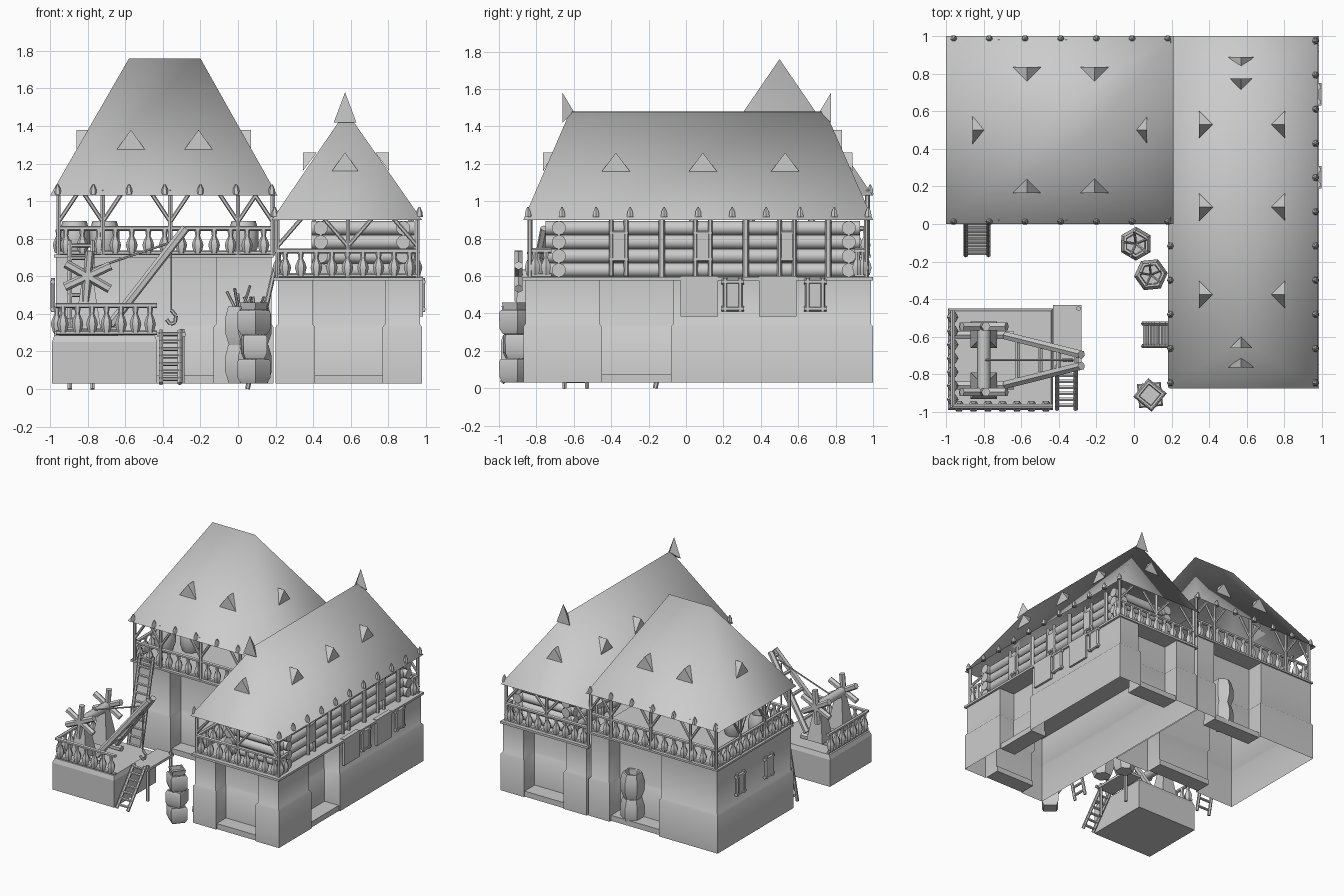
import bpy, bmesh, math
from mathutils import Vector, Matrix

if "Cube" in bpy.data.objects:
    bpy.data.objects.remove(bpy.data.objects["Cube"])

parts = {}

def bm_of(name):
    return parts.setdefault(name, bmesh.new())

def mesh(name, pts, faces):
    bm = bm_of(name)
    v = [bm.verts.new(p) for p in pts]
    for f in faces:
        bm.faces.new([v[i] for i in f])

def box(name, x0, x1, y0, y1, z0, z1, t=0.0):
    # box with optional inset top
    pts = [(x0, y0, z0), (x1, y0, z0), (x1, y1, z0), (x0, y1, z0),
           (x0+t, y0+t, z1), (x1-t, y0+t, z1), (x1-t, y1-t, z1), (x0+t, y1-t, z1)]
    mesh(name, pts, [(3, 2, 1, 0), (4, 5, 6, 7), (0, 1, 5, 4), (1, 2, 6, 5), (2, 3, 7, 6), (3, 0, 4, 7)])

def beam(name, p, q, r, n=6):
    p, q = Vector(p), Vector(q)
    d = q - p
    m = Matrix.Translation((p+q)/2) @ d.to_track_quat('Z', 'Y').to_matrix().to_4x4()
    bmesh.ops.create_cone(bm_of(name), cap_ends=True, segments=n, radius1=r, radius2=r, depth=d.length, matrix=m)

def lathe(name, prof, loc, n=6, rot=0.0):
    pts, faces = [], []
    for r, z in prof:
        for i in range(n):
            a = rot + 2*math.pi*i/n
            pts.append((loc[0]+r*math.cos(a), loc[1]+r*math.sin(a), loc[2]+z))
    for k in range(len(prof)-1):
        for i in range(n):
            j = (i+1) % n
            faces.append((k*n+i, k*n+j, k*n+n+j, k*n+n+i))
    faces.append(tuple(range(n-1, -1, -1)))
    faces.append(tuple(range((len(prof)-1)*n, len(prof)*n)))
    mesh(name, pts, faces)

def barrel(name, x, y, z, r=.088, h=.21, n=6, rot=0.0):
    lathe(name, [(r*.75, 0), (r, h*.3), (r, h*.7), (r*.8, h), (r*.65, h), (r*.6, h*.6)], (x, y, z), n, rot)

def railing(name, p, q, n, h=.14):
    p, q, up = Vector(p), Vector(q), Vector((0, 0, 1))
    beam(name, p+up*.01, q+up*.01, .012)
    beam(name, p+up*h, q+up*h, .014)
    s = h/.14
    for i in range(n):
        c = p.lerp(q, (i+.5)/n)
        lathe(name, [(.02, .01*s), (.031, .05*s), (.026, .07*s), (.012, .1*s), (.018, .135*s)], c)

def ladder(name, p, q, side, n):
    p, q, s = Vector(p), Vector(q), Vector(side)
    for k in (-1, 1):
        beam(name, p+s*k, q+s*k, .013)
    for i in range(n):
        c = p.lerp(q, (i+.6)/n)
        beam(name, c-s*1.15, c+s*1.15, .011)

def roof(name, x0, x1, y0, y1, z0, r0, r1, z1):
    faces = [(0, 1, 5, 4), (2, 3, 4, 5), (1, 2, 5), (3, 0, 4)]
    if r0[0] == r1[0]:
        faces = [(0, 1, 4), (1, 2, 5, 4), (2, 3, 5), (3, 0, 4, 5)]
    mesh(name, [(x0, y0, z0), (x1, y0, z0), (x1, y1, z0), (x0, y1, z0), (*r0, z1), (*r1, z1)], faces)

def dormer(name, x, y, z, ang, h=.105, depth=.075, w=.075, back=None):
    # gable facing local -y with its ridge running into the slope
    m = Matrix.Translation((x, y, z)) @ Matrix.Rotation(math.radians(ang), 4, 'Z')
    pts = [m @ Vector(p) for p in ((-w, 0, 0), (w, 0, 0), (0, 0, h), (0, depth, back or h))]
    mesh(name, pts, [(0, 1, 2), (1, 3, 2), (0, 2, 3), (1, 0, 3)])

def bell(x, y, z):
    lathe('eave_knobs', [(.02, 0), (.016, .03), (.004, .055)], (x, y, z))

def window(x, y, z):
    for dy in (-.04, .04):
        beam('wall_windows', (x, y+dy, z-.09), (x, y+dy, z+.09), .013)
    for dz in (-.075, .07):
        beam('wall_windows', (x, y-.06, z+dz), (x, y+.06, z+dz), .014)
    box('wall_windows', x-.012, x+.008, y-.03, y+.03, z-.07, z+.07)

def stone_walls(name, outline, top, inset=.012):
    # open-bottomed shell: wide plinth, ledge, then a slightly narrower wall
    p = [Vector(c) for c in outline]
    n, inner = len(p), []
    for i in range(n):
        off = Vector((0, 0))
        for a, b in ((p[i-1], p[i]), (p[i], p[(i+1) % n])):
            d = (b-a).normalized()
            off += Vector((-d.y, d.x))
        inner.append(p[i] + off*inset)
    rings = [(p, .03), (p, .33), (inner, .345), (inner, top)]
    mesh(name, [(*c, z) for ring, z in rings for c in ring],
         [(k*n+i, k*n+(i+1) % n, k*n+n+(i+1) % n, k*n+n+i) for k in range(3) for i in range(n)])

# Left building: stone storey with front and back gateways
stone_walls('hall_walls', [(-.98, .01), (-.62, .01), (-.62, .15), (-.13, .15), (-.13, .01), (.19, .01),
                           (.19, .99), (0, .99), (0, .85), (-.45, .85), (-.45, .99), (-.98, .99)], .7)
box('thresholds', -.62, -.13, .03, .16, .03, .075)
box('thresholds', -.45, 0, .84, .97, .03, .075)
box('hall_deck', -.98, .19, .01, .99, .7, .715)
for y in (.7, .33):
    window(-.985, y, .5)

# Left building: open loft with railings, posts and braces
railing('loft_railing', (-.96, .04, .715), (.18, .04, .715), 13)
railing('loft_railing', (-.96, .96, .715), (.18, .96, .715), 13)
railing('loft_railing', (-.955, .04, .715), (-.955, .96, .715), 11)
for y in (.03, .97):
    for x in (-.955, -.72, -.36, 0, .185):
        beam('loft_posts', (x, y, .71), (x, y, 1.06), .013)
        for s in (-1, 1):
            if -.97 < x+s*.1 < .2:
                beam('loft_braces', (x, y, .89), (x+s*.1, y, 1.04), .011)
for y in (.35, .67):
    beam('loft_posts', (-.955, y, .71), (-.955, y, 1.06), .013)
    for s in (-.1, .1):
        beam('loft_braces', (-.955, y, .89), (-.955, y+s, 1.04), .011)
for x, y in ((-.87, .3), (-.71, .4), (.03, .3)):
    barrel('loft_barrels', x, y, .715, .08, .18, 8)

# Left roof
roof('hall_roof', -1, .21, 0, 1, 1.03, (-.58, .5), (-.2, .5), 1.76)
for x in (-.57, -.21):
    dormer('hall_dormers', x, .165, 1.275, 0)
    dormer('hall_dormers', x, .835, 1.275, 180)
dormer('hall_dormers', -.86, .5, 1.275, -90)
dormer('hall_dormers', .07, .5, 1.275, 90)
for i in range(7):
    for y in (.015, .985):
        bell(-.96+.19*i, y, 1.035)

# Right building: stone storey with front, side and back gateways
stone_walls('house_walls', [(.2, -.87), (.41, -.87), (.41, -.74), (.77, -.74), (.77, -.87), (.98, -.87),
                            (.98, -.45), (.84, -.45), (.84, -.08), (.98, -.08), (.98, 1), (.77, 1),
                            (.77, .86), (.41, .86), (.41, 1), (.2, 1)], .58)
box('thresholds', .41, .77, -.86, -.73, .03, .075)
box('thresholds', .41, .77, .85, .99, .03, .075)
box('thresholds', .83, .97, -.45, -.08, .03, .075)
box('house_deck', .19, .985, -.875, 1, .577, .595)
for y in (.25, .69):
    window(.985, y, .5)
for y in (.07, .49):
    box('wall_panels', .95, .985, y-.1, y+.1, .385, .6)

# Right building: log storey with crossed corners and upright frames
for i in range(4):
    z = .632+.075*i
    for x in (.44, .88):
        beam('log_walls', (x, -.75, z), (x, .93, z), .038, 10)
    for y in (-.68, .87):
        beam('log_walls', (.39, y, z), (.94, y, z), .038, 10)
for y in (-.36, .09, .54):
    for x in (.915, .405):
        for d in (-.04, .04):
            beam('log_windows', (x, y+d, .6), (x, y+d, .9), .013)
        for z in (.69, .83):
            beam('log_windows', (x, y-.05, z), (x, y+.05, z), .012)
        box('log_windows', x-.012, x+.012, y-.03, y+.03, .69, .83)
for y in (-.13, .32, .76):
    beam('log_uprights', (.92, y, .59), (.92, y, .91), .018)

# Right building: balconies at both ends and along the yard
for y, e in ((-.835, -.72), (.965, .9)):
    railing('balcony_railing', (.21, y, .595), (.955, y, .595), 9)
    railing('balcony_railing', (.95, y, .595), (.95, e, .595), 2)
    for x in (.21, .585, .955):
        beam('balcony_posts', (x, y, .59), (x, y, .93), .013)
        for s in (-1, 1):
            if .2 < x+s*.13 < .98:
                beam('balcony_braces', (x, y, .76), (x+s*.13, y, .91), .011)
railing('balcony_railing', (.215, -.835, .595), (.215, 0, .595), 10)

# Right roof with end spikes
roof('house_roof', .18, .98, -.87, 1, .9, (.575, -.62), (.575, .745), 1.48)
dormer('house_dormers', .57, -.765, 1.16, 0, .1, .06, .07)
dormer('house_dormers', .57, .89, 1.16, 180, .1, .06, .07)
for y in (-.375, .09, .53):
    dormer('house_dormers', .345, y, 1.16, -90, .1, .075)
    dormer('house_dormers', .805, y, 1.16, 90, .1, .075)
dormer('ridge_spikes', .57, -.66, 1.42, 0, .16, .06, .06, .06)
dormer('ridge_spikes', .57, .775, 1.42, 180, .16, .06, .06, .06)
for i in range(11):
    bell(.965, -.845+.182*i, .915)
    if i < 5:
        bell(.195, -.845+.182*i, .915)

# Stone platform with railing, side landing and steps
box('platform', -.99, -.43, -.99, -.45, .03, .25)
box('platform', -.99, -.43, -.99, -.45, .25, .285, .012)
railing('platform_railing', (-.97, -.97, .29), (-.43, -.97, .29), 7, .155)
railing('platform_railing', (-.965, -.97, .29), (-.965, -.46, .29), 7, .155)
box('landing', -.43, -.28, -.77, -.43, .28, .3)
for y in (-.75, -.45):
    beam('landing_posts', (-.295, y, .03), (-.295, y, .32), .013)
ladder('platform_steps', (-.36, -.985, .03), (-.36, -.76, .31), (.05, 0, 0), 7)

# Leaning ladders
ladder('hall_ladder', (-.835, -.165, .0), (-.835, .01, .79), (.06, 0, 0), 12)
ladder('house_ladder', (.05, -.59, .0), (.195, -.59, .64), (0, .06, 0), 10)

# Crane: trestles, winch, boom, rope and hook
for y in (-.59, -.86):
    beam('crane_trestles', (-.95, y, .305), (-.64, y, .305), .024)
    lathe('crane_trestles', [(.1, 0), (.04, .27)], (-.8, y, .32), 4, math.pi/4)
    for a in (25, 85, 150):
        d = Vector((math.cos(math.radians(a)), 0, math.sin(math.radians(a))))*.135
        c = Vector((-.8, y+(.045 if y > -.7 else -.035), .6))
        beam('winch_handles', c-d, c+d, .024)
beam('winch_drum', (-.8, -.9, .6), (-.8, -.54, .6), .035, 8)
foot, tip = Vector((-.68, -.725, .34)), Vector((-.28, -.725, .855))
for s in (-1, 1):
    beam('crane_boom', foot+Vector((0, s*.13, 0)), tip+Vector((0, s*.03, 0)), .024)
for t in (.15, .45, .7, .93):
    c, w = foot.lerp(tip, t), .14-.1*t
    beam('crane_boom', c-Vector((0, w, 0)), c+Vector((0, w, 0)), .014)
beam('crane_rope', (-.79, -.725, .635), (-.33, -.725, .79), .006)
beam('crane_rope', (-.355, -.725, .77), (-.355, -.725, .42), .005)
hook = [(-.355, .42), (-.33, .39), (-.335, .355), (-.36, .345), (-.38, .37)]
for a, b in zip(hook, hook[1:]):
    beam('crane_hook', (a[0], -.725, a[1]), (b[0], -.725, b[1]), .01)

# Stacked barrels, some holding tools, and a stack of crates
for x, y, r in ((.01, -.105, .52), (.09, -.27, .1), (-.14, .895, .5)):
    for k in (0, 1):
        barrel('yard_barrels', x, y, .03+.205*k, .09, .205, 6, r)
for a in range(5):
    c, s = math.cos(a*1.3+.4), math.sin(a*1.3+.4)
    beam('barrel_tools', (.01, -.105, .38), (.01+.07*c, -.105+.07*s, .49+.015*a), .008)
    beam('barrel_tools', (.09, -.27, .38), (.09+.06*c, -.27+.06*s, .49), .007)
crate = [(.07, 0), (.088, .03), (.09, .115), (.08, .128), (.065, .128), (.06, .05)]
for k in range(3):
    lathe('stacked_crates', crate, (.085, -.91, .03+.13*k), 4, k*math.pi/4+.1)
lathe('stacked_crates', [(.065, 0), (.075, .04), (.06, .04), (.055, .01)], (.085, -.91, .42), 4, .1)

# Turn every gathered part into an object; roofs and masonry are fully smooth
for name, bm in parts.items():
    bmesh.ops.recalc_face_normals(bm, faces=bm.faces)
    me = bpy.data.meshes.new(name)
    bm.to_mesh(me)
    bm.free()
    ob = bpy.data.objects.new(name, me)
    bpy.context.collection.objects.link(ob)
    me.shade_smooth()
    bpy.context.view_layer.objects.active = ob
    ob.select_set(not name.endswith('roof'))
bpy.context.view_layer.objects.active = bpy.data.objects['platform']
bpy.ops.object.shade_smooth_by_angle(angle=math.radians(50))
